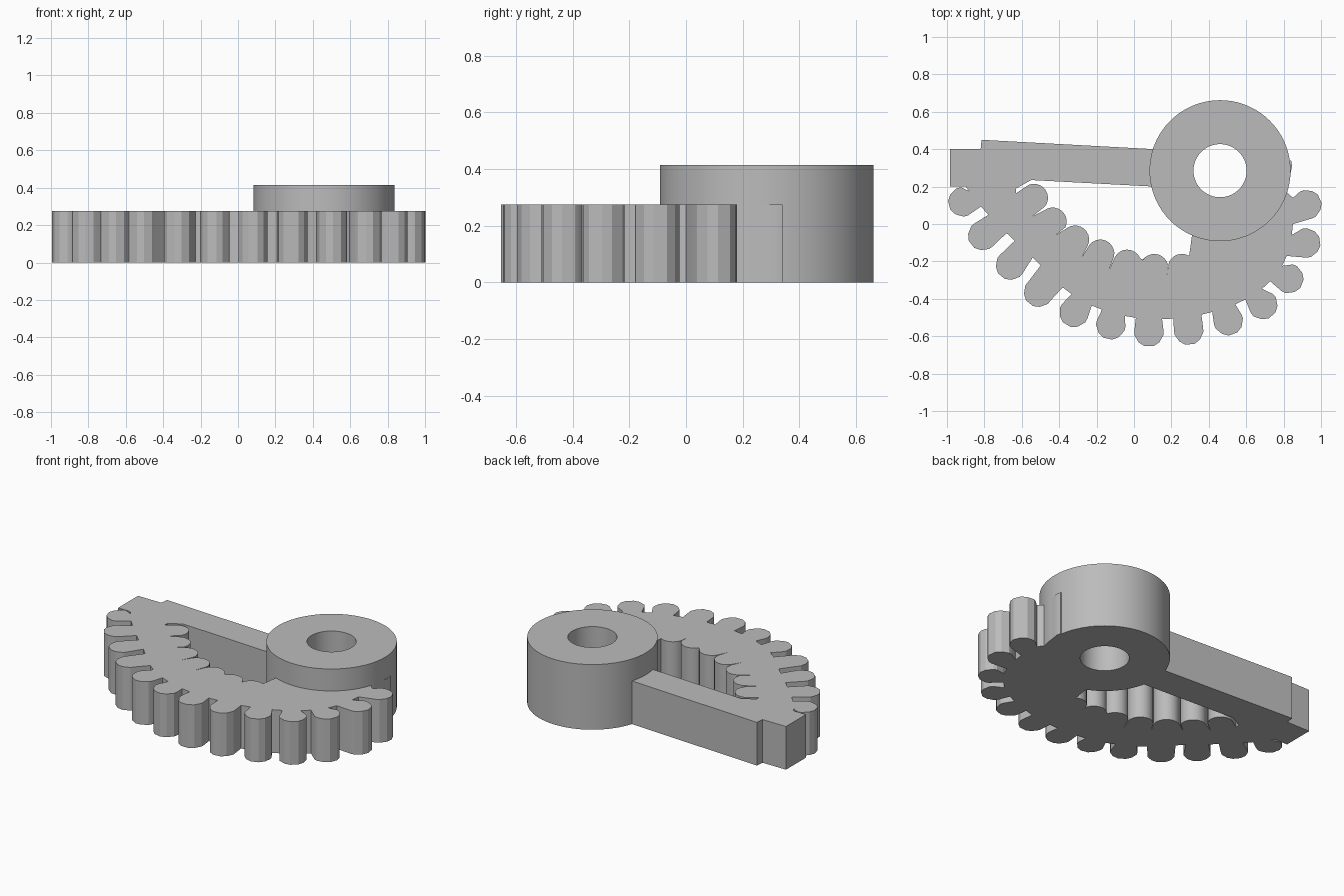
import bpy, bmesh, math
from mathutils import Vector

if "Cube" in bpy.data.objects:
    bpy.data.objects.remove(bpy.data.objects["Cube"])

PLATE_TOP = 0.275
HUB_TOP = 0.415
HUB = Vector((0.46, 0.285))
HUB_R, BORE_R = 0.377, 0.142

grey = bpy.data.materials.new("plain_grey")
grey.use_nodes = True
grey.diffuse_color = (0.5, 0.5, 0.5, 1)
grey.node_tree.nodes["Principled BSDF"].inputs["Base Color"].default_value = grey.diffuse_color


def finish(name, bm, angle):
    bmesh.ops.recalc_face_normals(bm, faces=bm.faces[:])
    mesh = bpy.data.meshes.new(name)
    bm.to_mesh(mesh)
    bm.free()
    mesh.materials.append(grey)
    obj = bpy.data.objects.new(name, mesh)
    bpy.context.collection.objects.link(obj)
    bpy.ops.object.select_all(action='DESELECT')
    obj.select_set(True)
    bpy.context.view_layer.objects.active = obj
    bpy.ops.object.shade_smooth_by_angle(angle=math.radians(angle))
    return obj


def prism(name, outline, height):
    """Extrude a flat outline upwards from the ground."""
    bm = bmesh.new()
    face = bm.faces.new([bm.verts.new((p[0], p[1], 0)) for p in outline])
    top = bmesh.ops.extrude_face_region(bm, geom=[face], use_keep_orig=True)["geom"]
    moved = [v for v in top if isinstance(v, bmesh.types.BMVert)]
    bmesh.ops.translate(bm, verts=moved, vec=(0, 0, height))
    return finish(name, bm, 25)


def polar(centre, radius, degrees):
    a = math.radians(degrees)
    return centre + radius * Vector((math.cos(a), math.sin(a)))


def vectors(pairs):
    return [Vector(p) for p in pairs]


# Outer tooth tips, and the valleys on both sides of each tooth
tips = vectors([(-.99, .10), (-.87, -.11), (-.71, -.28), (-.56, -.425), (-.36, -.54),
                (-.14, -.615), (.08, -.655), (.30, -.645), (.53, -.59), (.74, -.49),
                (.90, -.32), (.995, -.09), (.995, .135)])
valleys = vectors([(-.9, .2), (-.8, .07), (-.66, -.07), (-.52, -.2), (-.36, -.36),
                   (-.2, -.45), (-.02, -.5), (.18, -.51), (.39, -.48), (.57, -.42),
                   (.71, -.33), (.81, -.2), (.85, -.03), (.85, .17)])
# Inner rounded bumps, and the notches between them
bumps = vectors([(-.535, .14), (-.435, .013), (-.315, -.083), (-.18, -.158),
                 (-.036, -.212), (.108, -.235), (.256, -.235)])
notches = vectors([(-.63, .165), (-.545, .04), (-.42, -.06), (-.28, -.18),
                   (-.135, -.25), (.02, -.29), (.175, -.3), (.295, -.17)])

# Half profile of a tooth: (sideways, back from the tip)
tooth_half = [(.078, .085), (.078, .062), (.055, .022), (.024, .002)]


def tooth(tip, a, b):
    axis = ((a + b) / 2 - tip).normalized()
    side = Vector((-axis.y, axis.x))
    if side.dot(a - b) < 0:
        side = -side
    along = (b - a).normalized() * 0.03
    left = [tip + side * s + axis * d for s, d in tooth_half]
    right = [tip - side * s + axis * d for s, d in reversed(tooth_half)]
    return [a + along] + left + right + [b - along]


def bump(centre, a, b):
    chord = b - a
    up = math.degrees(math.atan2(chord.y, chord.x)) + 90
    arc = [polar(centre, .075, up + t) for t in range(-75, 76, 15)]
    return [p for p in arc if p.x < .29]


# Curved toothed plate with its arm, drawn as one outline
outline = [valleys[0]]
for i, tip in enumerate(tips):
    outline += tooth(tip, valleys[i], valleys[i + 1])
outline += [polar(HUB, HUB_R - .015, t) for t in range(-17, -114, -8)]
outline += [Vector((.31, -.06)), notches[-1]]
for i in reversed(range(len(bumps))):
    ends = (notches[i], notches[i + 1])
    if i == len(bumps) - 1:
        ends = (notches[i], notches[i] + Vector((.15, .01)))
    outline += bump(bumps[i], *ends) + [notches[i]]
outline += vectors([(-.63, .19), (-.55, .235), (.11, .2), (.11, .4),
                    (-.815, .45), (-.82, .4), (-.985, .4), (-.985, .2)])
prism("toothed_plate_and_arm", outline, PLATE_TOP)

# Sliver of the last tooth showing beside the hub
prism("last_tooth_edge", [(.8, .26), (.835, .26), (.845, .31), (.84, .34), (.8, .34)], PLATE_TOP)

# Round hub with a bore, spun from a rectangular section
bm = bmesh.new()
section = [(BORE_R, 0), (HUB_R, 0), (HUB_R, HUB_TOP), (BORE_R, HUB_TOP)]
verts = [bm.verts.new((HUB.x + r, HUB.y, z)) for r, z in section]
edges = [bm.edges.new((verts[i], verts[(i + 1) % 4])) for i in range(4)]
bmesh.ops.spin(bm, geom=verts + edges, cent=(HUB.x, HUB.y, 0), axis=(0, 0, 1),
               angle=math.tau, steps=72, use_merge=False)
bmesh.ops.remove_doubles(bm, verts=bm.verts[:], dist=0.0005)
finish("hub", bm, 30)
